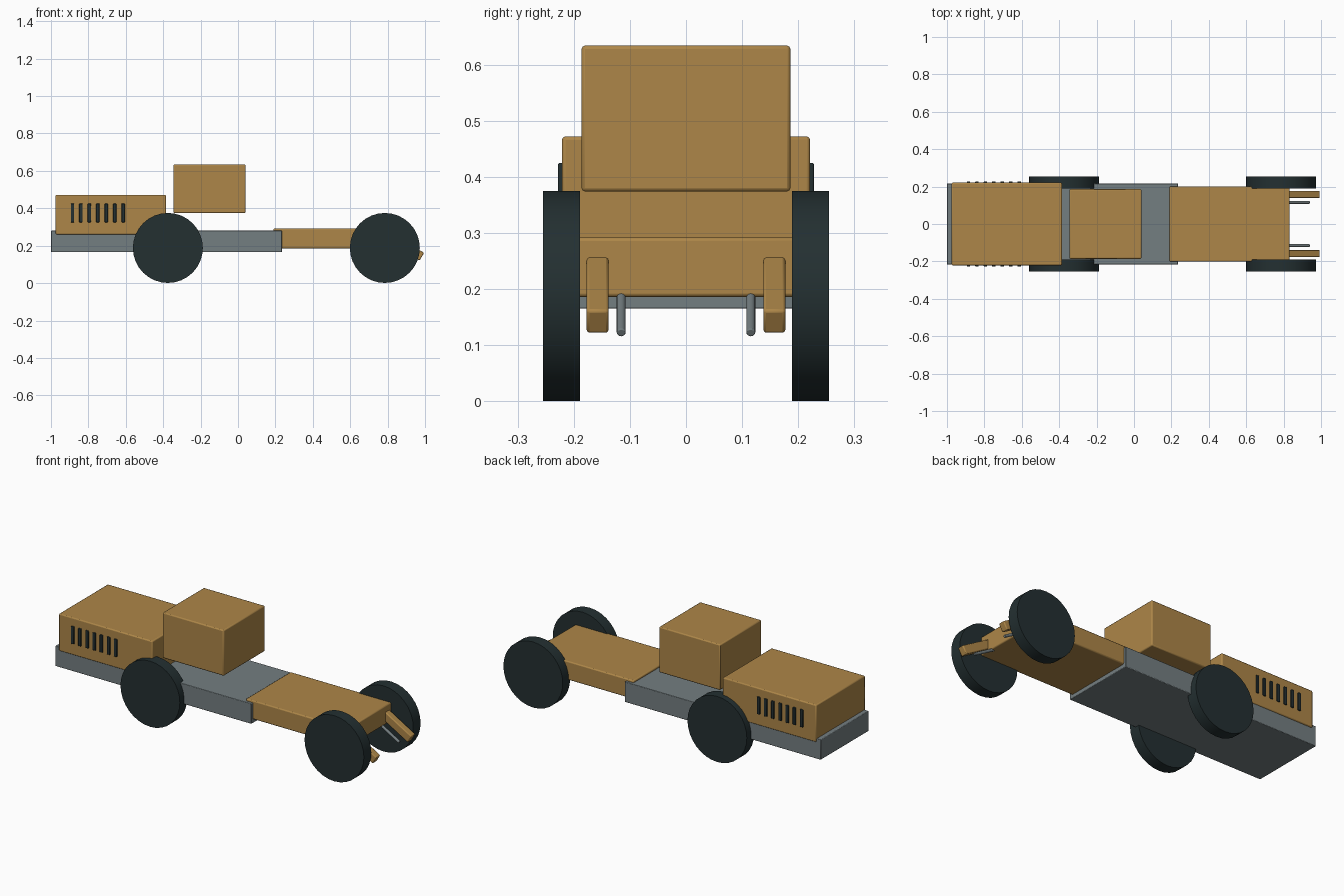
import bpy
import math

if "Cube" in bpy.data.objects:
    bpy.data.objects.remove(bpy.data.objects["Cube"])


def material(name, colour):
    m = bpy.data.materials.new(name)
    m.diffuse_color = (*colour, 1)
    m.use_nodes = True
    m.node_tree.nodes["Principled BSDF"].inputs["Base Color"].default_value = m.diffuse_color
    return m


ochre = material("ochre", (0.42, 0.24, 0.065))
grey = material("steel grey", (0.175, 0.21, 0.22))
dark = material("dark rubber", (0.017, 0.029, 0.031))


def finish(obj, name, mat, bevel):
    obj.name = name
    obj.data.materials.append(mat)
    if bevel:
        mod = obj.modifiers.new("soft_edges", 'BEVEL')
        mod.width = bevel
        mod.segments = 2
        mod.limit_method = 'ANGLE'
        mod.angle_limit = math.radians(40)
    bpy.ops.object.shade_smooth_by_angle(angle=math.radians(35))
    return obj


def box(name, mat, x, y, z, bevel=0.006):
    """Box from (low, high) ranges on each axis."""
    bpy.ops.mesh.primitive_cube_add(size=1, location=[sum(r) / 2 for r in (x, y, z)])
    obj = bpy.context.object
    obj.scale = [r[1] - r[0] for r in (x, y, z)]
    bpy.ops.object.transform_apply(location=False, rotation=False, scale=True)
    return finish(obj, name, mat, bevel)


# Body blocks
box("chassis", grey, (-1.0, 0.235), (-0.216, 0.216), (0.165, 0.28), 0.003)
box("engine_hood", ochre, (-0.975, -0.385), (-0.221, 0.221), (0.26, 0.472))
box("cab", ochre, (-0.345, 0.04), (-0.186, 0.186), (0.374, 0.634))
box("rear_deck", ochre, (0.19, 0.832), (-0.201, 0.201), (0.186, 0.292))

tilt = math.radians(30)
cos_t, sin_t = math.cos(tilt), math.sin(tilt)

for side, label in ((-1, "right"), (1, "left")):
    # Wheels
    for x, end in ((-0.375, "front"), (0.785, "rear")):
        bpy.ops.mesh.primitive_cylinder_add(
            vertices=32, radius=0.187, depth=0.066,
            location=(x, side * 0.222, 0.188), rotation=(math.pi / 2, 0, 0))
        finish(bpy.context.object, f"{end}_wheel_{label}", dark, 0)

    # Vent slots along the hood sides
    for i in range(7):
        x = -0.885 + i * 0.0452
        y = sorted((side * 0.218, side * 0.228))
        box(f"vent_slot_{label}_{i + 1}", dark, (x - 0.009, x + 0.009), y,
            (0.325, 0.425), 0.003)

    # Sloping arms at the tail
    length, thick = 0.23, 0.048
    cx = 0.995 - (length * cos_t + thick * sin_t) / 2
    cz = 0.162 + (length * sin_t - thick * cos_t) / 2
    arm = box(f"tail_arm_{label}", ochre, (cx - length / 2, cx + length / 2),
              (side * 0.1575 - 0.0195, side * 0.1575 + 0.0195),
              (cz - thick / 2, cz + thick / 2), 0.005)
    arm.rotation_euler.y = tilt

    # Slim hydraulic rods beside the arms
    rod = 0.18
    bpy.ops.mesh.primitive_cylinder_add(
        vertices=16, radius=0.008, depth=rod,
        location=(0.937 - rod / 2 * cos_t, side * 0.1155, 0.122 + rod / 2 * sin_t),
        rotation=(0, math.pi / 2 + tilt, 0))
    finish(bpy.context.object, f"tail_rod_{label}", grey, 0.002)
